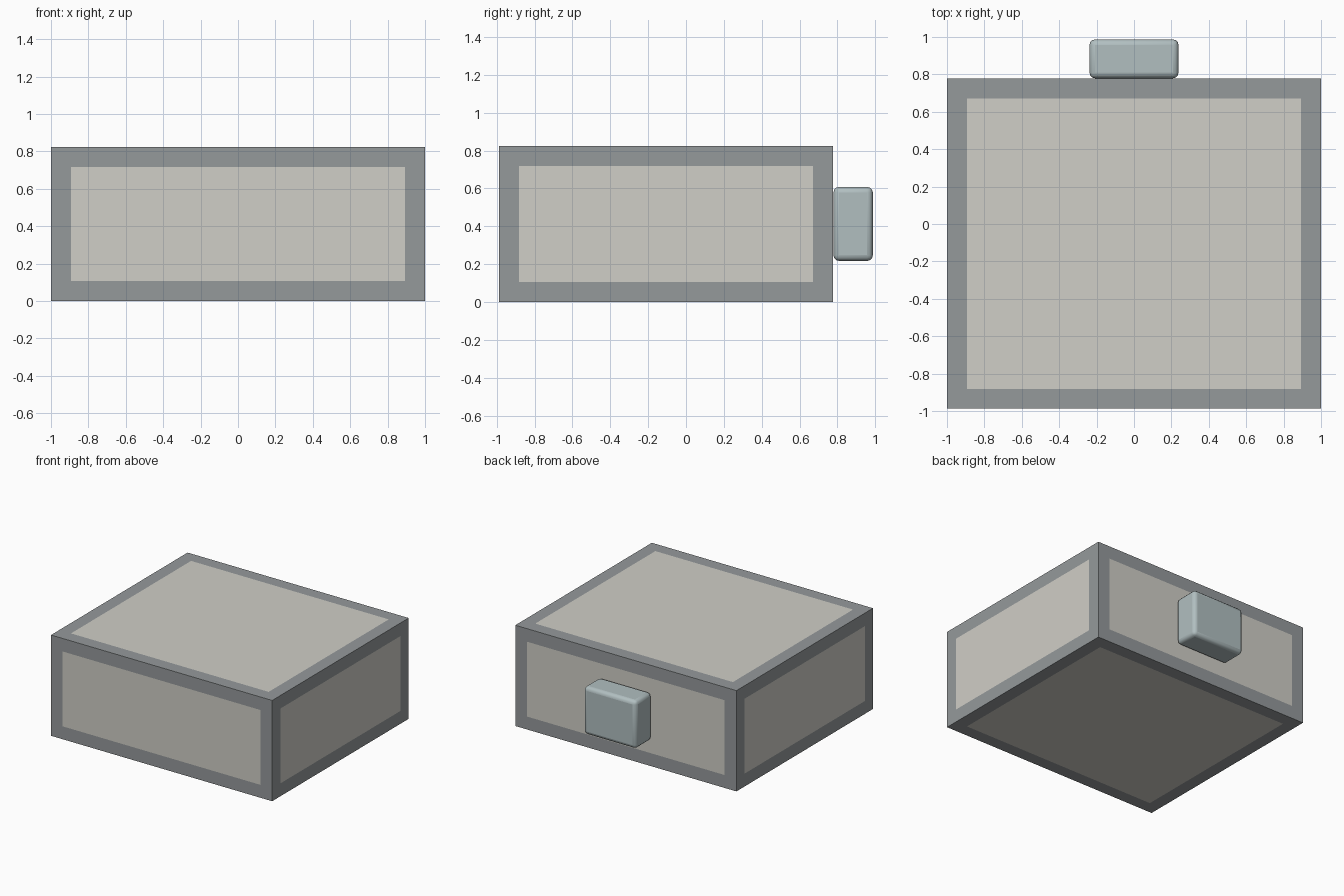
import bpy
from mathutils import Vector

if "Cube" in bpy.data.objects:
    bpy.data.objects.remove(bpy.data.objects["Cube"])


def material(name, color):
    m = bpy.data.materials.new(name)
    m.diffuse_color = (*color, 1)
    m.use_nodes = True
    m.node_tree.nodes["Principled BSDF"].inputs["Base Color"].default_value = m.diffuse_color
    return m


GREY = material("frame_grey", (0.30, 0.32, 0.33))
CREAM = material("panel_cream", (0.63, 0.62, 0.57))
BLUE = material("handle_blue_grey", (0.44, 0.52, 0.53))


def box(name, lo, hi, mat):
    lo, hi = Vector(lo), Vector(hi)
    bpy.ops.mesh.primitive_cube_add(size=1, location=(lo + hi) / 2)
    ob = bpy.context.object
    ob.name = name
    ob.scale = hi - lo
    bpy.ops.object.transform_apply(location=False, rotation=False, scale=True)
    ob.data.materials.append(mat)
    return ob


# Outer body
LO, HI = Vector((-1, -0.987, 0)), Vector((1, 0.777, 0.824))
box("body", LO, HI, GREY)

# One flush panel per side, with an even border
BORDER, PROUD = 0.106, 0.001
NAMES = [("left_panel", "right_panel"), ("front_panel", "back_panel"),
         ("bottom_panel", "top_panel")]
centre, size = (LO + HI) / 2, HI - LO
for axis in range(3):
    u, v = (axis + 1) % 3, (axis + 2) % 3
    for name, sign in zip(NAMES[axis], (-1, 1)):
        pts = []
        for a, b in ((-1, -1), (1, -1), (1, 1), (-1, 1)):
            p = centre.copy()
            p[axis] += sign * (size[axis] / 2 + PROUD)
            p[u] += a * (size[u] / 2 - BORDER)
            p[v] += b * (size[v] / 2 - BORDER)
            pts.append(p)
        if sign < 0:
            pts.reverse()
        mesh = bpy.data.meshes.new(name)
        mesh.from_pydata(pts, [], [(0, 1, 2, 3)])
        mesh.materials.append(CREAM)
        bpy.context.collection.objects.link(bpy.data.objects.new(name, mesh))

# Rounded block on the back
block = box("back_block", (-0.238, 0.779, 0.217), (0.238, 0.987, 0.608), BLUE)
bevel = block.modifiers.new("rounded_edges", "BEVEL")
bevel.width = 0.03
bevel.segments = 3
bpy.ops.object.shade_smooth_by_angle()
